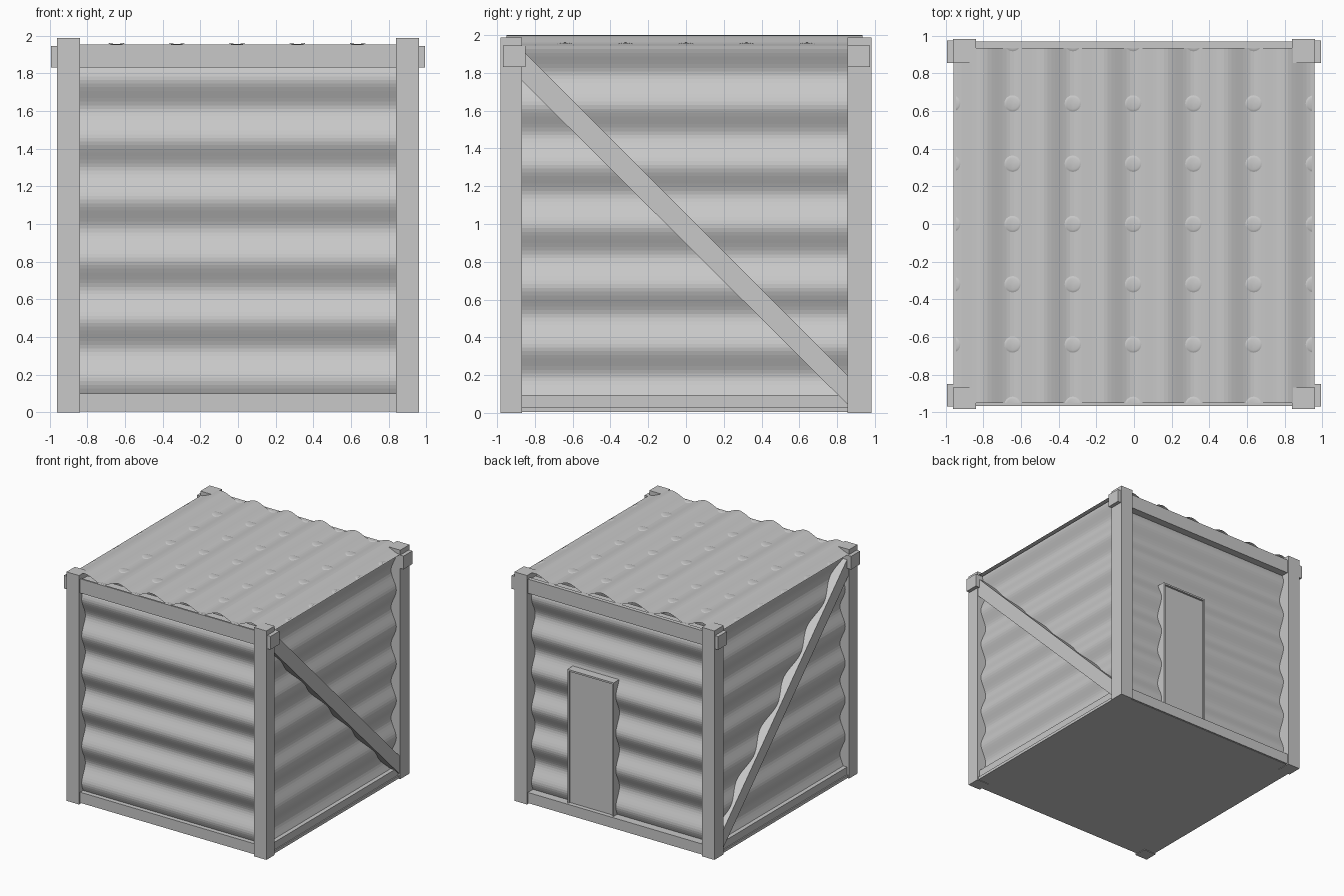
import bpy, bmesh, math
from mathutils import Vector

if "Cube" in bpy.data.objects:
    bpy.data.objects.remove(bpy.data.objects["Cube"])

steel = bpy.data.materials.new("steel_grey")
steel.use_nodes = True
GREY = (0.58, 0.58, 0.58, 1)
steel.diffuse_color = GREY
steel.node_tree.nodes["Principled BSDF"].inputs["Base Color"].default_value = GREY

PERIOD, AMP, ROOF_CREST = 0.32, 0.0255, 0.155


def wave(t, crest):
    """Corrugation profile: rounded crests joined by nearly straight slopes."""
    return AMP * math.asin(0.6 * math.cos(math.tau * (t - crest) / PERIOD)) / math.asin(0.6)


def finish(name, bm, smooth=False):
    mesh = bpy.data.meshes.new(name)
    bm.to_mesh(mesh)
    bm.free()
    mesh.materials.append(steel)
    for p in mesh.polygons:
        p.use_smooth = smooth
    ob = bpy.data.objects.new(name, mesh)
    bpy.context.collection.objects.link(ob)


def box(name, x, y, z):
    bm = bmesh.new()
    bmesh.ops.create_cube(bm, size=1)
    for v in bm.verts:
        v.co = Vector([a + (b - a) * (c + 0.5) for (a, b), c in zip((x, y, z), v.co)])
    finish(name, bm)


def sheet(name, place, start, end, crest, ends, normal):
    """Corrugated sheet; place(wave position, length position, height)."""
    bm = bmesh.new()
    steps = 96
    rows = []
    for i in range(steps + 1):
        t = start + (end - start) * i / steps
        rows.append([bm.verts.new(place(t, s, wave(t, crest))) for s in ends])
    for a, b in zip(rows, rows[1:]):
        bm.faces.new((a[0], a[1], b[1], b[0]))
    bm.normal_update()
    if sum(f.normal.dot(Vector(normal)) for f in bm.faces) < 0:
        bmesh.ops.reverse_faces(bm, faces=bm.faces)
    finish(name, bm)


# Parts repeated on both sides
for sx, side in ((1, "left"), (-1, "right")):
    def span(a, b):
        return tuple(sorted((sx * a, sx * b)))
    for y, end in (((-0.982, -0.868), "front"), ((0.855, 0.982), "back")):
        box(f"{end}_{side}_post", span(0.84, 0.96), y, (0, 1.988))
    for y, end in (((-0.97, -0.85), "front"), ((0.855, 0.975), "back")):
        box(f"{end}_{side}_corner_block", span(0.88, 0.992), y, (1.83, 1.945))
    box(f"{side}_bottom_beam", span(0.85, 0.94), (-0.87, 0.86), (0.008, 0.095))
    # Diagonal brace running from top front to bottom back
    bm = bmesh.new()
    corners = ((-0.88, 1.77), (-0.88, 1.935), (0.87, 0.185), (0.87, 0.03))
    outer, inner = [[bm.verts.new((sx * x, y, z)) for y, z in corners] for x in (0.952, 0.86)]
    bm.faces.new(outer)
    bm.faces.new(inner[::-1])
    for i in range(4):
        j = (i + 1) % 4
        bm.faces.new((outer[i], inner[i], inner[j], outer[j]))
    bmesh.ops.recalc_face_normals(bm, faces=bm.faces)
    finish(f"{side}_diagonal_brace", bm)
    sheet(f"{side}_wall", lambda t, s, h: (sx * (0.897 + h), s, t),
          0.05, 1.945, 0.35, (-0.9, 0.9), (sx, 0, 0))

# Front and back beams with thin raised lips, and the walls between them
for sy, end, outer, lip, wall in ((-1, "front", 0.965, 0.95, 0.92), (1, "back", 0.97, 0.935, 0.895)):
    def depth(a, b):
        return tuple(sorted((sy * a, sy * b)))
    box(f"{end}_top_beam", (-0.85, 0.85), depth(0.865, outer), (1.83, 1.94))
    box(f"{end}_top_lip", (-0.85, 0.85), depth(lip, outer), (1.94, 1.953))
    box(f"{end}_bottom_beam", (-0.85, 0.85), depth(0.865, outer), (0.008, 0.1))
    sheet(f"{end}_wall", lambda t, s, h: (s, sy * (wall + h), t),
          0.05, 1.9, 0.17, (-0.9, 0.9), (0, sy, 0))

box("floor", (-0.95, 0.95), (-0.96, 0.96), (0.005, 0.03))

# Roof sheet with crests along y
sheet("roof", lambda t, s, h: (t, s, 2 - AMP + h), -0.957, 0.957, ROOF_CREST, (-0.95, 0.935), (0, 0, 1))

# Low domed bolts following the roof valleys, trimmed at the roof edges
bm = bmesh.new()
for i in range(-3, 4):
    for j in range(-3, 4):
        dome = bmesh.ops.create_uvsphere(bm, u_segments=16, v_segments=8, radius=0.044)["verts"]
        bmesh.ops.translate(bm, verts=dome, vec=(i * PERIOD - 0.005, j * PERIOD, 0))
for co, no in (((0.945, 0, 0), (1, 0, 0)), ((-0.945, 0, 0), (-1, 0, 0)), ((0, 0.935, 0), (0, 1, 0)),
               ((0, -0.95, 0), (0, -1, 0)), ((0, 0, 0), (0, 0, -1))):
    bmesh.ops.bisect_plane(bm, geom=bm.verts[:] + bm.edges[:] + bm.faces[:],
                           plane_co=co, plane_no=no, clear_outer=True)
for v in bm.verts:
    v.co.z = 2 - AMP + wave(v.co.x, ROOF_CREST) + 0.15 * v.co.z
finish("roof_bolts", bm, True)

# Back door: recessed panel in a thin frame
X0, X1, TOP, RIM = 0.03, 0.475, 1.26, 0.015
box("door_panel", (X0 + RIM, X1 - RIM), (0.86, 0.932), (0.09, TOP - RIM))
box("door_jamb_right", (X0, X0 + RIM), (0.86, 0.95), (0.09, TOP))
box("door_jamb_left", (X1 - RIM, X1), (0.86, 0.95), (0.09, TOP))
box("door_lintel", (X0 + RIM, X1 - RIM), (0.86, 0.95), (TOP - RIM, TOP))
